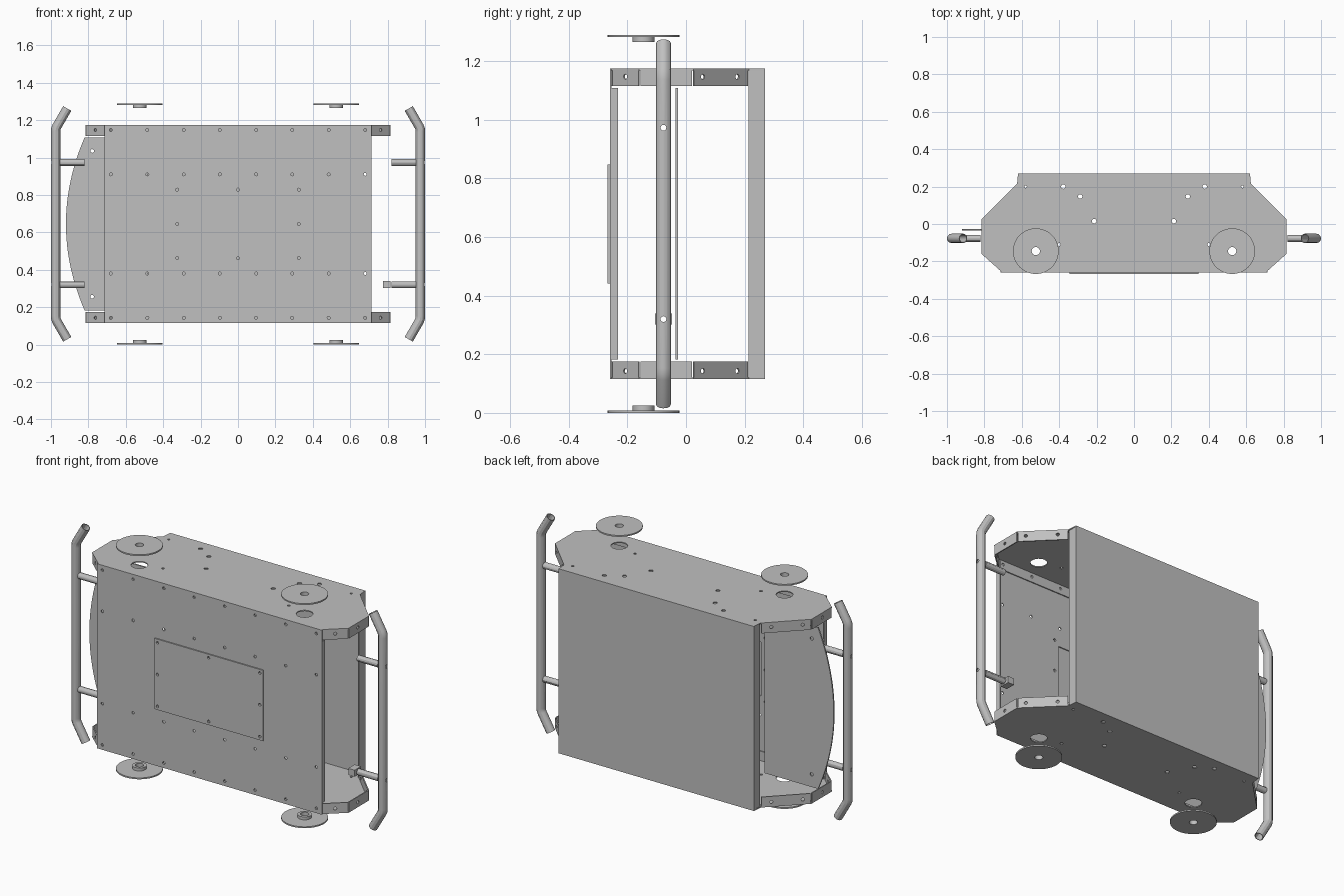
import bpy, bmesh
from math import sin, cos, pi, radians, sqrt
from mathutils import Matrix, Vector

cube = bpy.data.objects.get("Cube")
if cube:
    bpy.data.objects.remove(cube, do_unlink=True)

grey = bpy.data.materials.new("sheet_metal_grey")
grey.use_nodes = True
COLOUR = (0.53, 0.53, 0.53, 1)
grey.diffuse_color = COLOUR
grey.node_tree.nodes["Principled BSDF"].inputs["Base Color"].default_value = COLOUR

T = 0.006          # sheet thickness
MID = 0.645        # height of the symmetry plane
HALF = 0.53        # half height of the body
Z0, Z1 = MID - HALF, MID + HALF
made = []


def link(name, mesh):
    ob = bpy.data.objects.new(name, mesh)
    bpy.context.collection.objects.link(ob)
    return ob


def add_prism(bm, pts, a, b, axis="z"):
    """Extrude an outline from a to b along z or y."""
    def place(u, v, w):
        return (u, v, w) if axis == "z" else (u, w, v)
    low = [bm.verts.new(place(u, v, a)) for u, v in pts]
    high = [bm.verts.new(place(u, v, b)) for u, v in pts]
    bm.faces.new(low)
    bm.faces.new(high)
    for i in range(len(pts)):
        j = (i + 1) % len(pts)
        bm.faces.new((low[i], low[j], high[j], high[i]))


def finish(bm, name):
    bmesh.ops.recalc_face_normals(bm, faces=bm.faces)
    mesh = bpy.data.meshes.new(name)
    bm.to_mesh(mesh)
    bm.free()
    return link(name, mesh)


def evaluated_mesh(ob):
    return bpy.data.meshes.new_from_object(
        ob.evaluated_get(bpy.context.evaluated_depsgraph_get()))


def drill(ob, holes, window=None):
    """Cut round holes (centre, direction, radius) and an optional window."""
    bm = bmesh.new()
    for centre, direction, r in holes:
        turn = Vector(direction).to_track_quat("Z", "Y").to_matrix().to_4x4()
        bmesh.ops.create_cone(bm, cap_ends=True, segments=24 if r > 0.015 else 12,
                              radius1=r, radius2=r, depth=0.1,
                              matrix=Matrix.Translation(centre) @ turn)
    if window:
        add_prism(bm, window, -0.3, -0.2, "y")
    cutter = finish(bm, "hole_cutter")
    cutter.hide_render = True
    mod = ob.modifiers.new("holes", "BOOLEAN")
    mod.object, mod.operation, mod.solver = cutter, "DIFFERENCE", "EXACT"
    mesh = evaluated_mesh(ob)
    ob.modifiers.clear()
    ob.data = mesh
    bpy.data.objects.remove(cutter, do_unlink=True)


def part(name, pts, a, b, axis="z", holes=(), window=None):
    bm = bmesh.new()
    add_prism(bm, pts, a, b, axis)
    ob = finish(bm, name)
    if holes or window:
        drill(ob, holes, window)
    made.append(ob)
    return ob


def rect(u0, u1, v0, v1):
    return [(u0, v0), (u1, v0), (u1, v1), (u0, v1)]


def circle(x, y, r, n=48):
    return [(x + r * cos(2 * pi * i / n), y + r * sin(2 * pi * i / n)) for i in range(n)]


def tube(name, points, radius, wall, holes=()):
    curve = bpy.data.curves.new(name, "CURVE")
    curve.dimensions = "3D"
    curve.bevel_depth, curve.bevel_resolution = radius, 4
    spline = curve.splines.new("POLY")
    spline.points.add(len(points) - 1)
    for sp, p in zip(spline.points, points):
        sp.co = (*p, 1)
    path = link(name + "_path", curve)
    ob = link(name, evaluated_mesh(path))
    bpy.data.objects.remove(path, do_unlink=True)
    bm = bmesh.new()
    bm.from_mesh(ob.data)
    bmesh.ops.remove_doubles(bm, verts=bm.verts, dist=0.0001)
    bmesh.ops.recalc_face_normals(bm, faces=bm.faces)
    # make sure the wall grows inwards
    face = bm.faces[0] if not bm.faces.ensure_lookup_table() else None
    near = min((Vector(p) for p in points), key=lambda p: (p - face.verts[0].co).length)
    if face.normal.dot(face.verts[0].co - near) < 0:
        bmesh.ops.reverse_faces(bm, faces=bm.faces)
    bm.to_mesh(ob.data)
    bm.free()
    mod = ob.modifiers.new("wall", "SOLIDIFY")
    mod.thickness, mod.offset = wall, -1
    mesh = evaluated_mesh(ob)
    ob.modifiers.clear()
    ob.data = mesh
    if holes:
        drill(ob, holes)
    made.append(ob)


# Outline of the two decks, right half mirrored to the left
FRONT = -0.254
half = [(0.71, FRONT), (0.815, -0.16), (0.815, 0.025), (0.625, 0.215), (0.62, 0.27)]
outline = half + [(-x, y) for x, y in reversed(half)]

deck_holes = []
for s in (-1, 1):
    deck_holes += [(s * 0.525, -0.145, 0.044), (s * 0.58, 0.2, 0.007), (s * 0.4, -0.11, 0.008),
                   (s * 0.378, 0.2, 0.012), (s * 0.288, 0.147, 0.012), (s * 0.213, 0.015, 0.012)]
columns = [s * x for x in (0.097, 0.29, 0.485, 0.68) for s in (-1, 1)]
Y, Z = (0, 1, 0), (0, 0, 1)

# Decks with folded flanges, and the wheel discs outside them
for side, s in (("top", 1), ("bottom", -1)):
    outer = MID + s * HALF
    inner, lip = outer - s * T, outer - s * 0.06
    hole_z = MID + s * 0.502
    part(side + "_deck", outline, outer, inner,
         holes=[((x, y, outer), Z, r) for x, y, r in deck_holes])
    part(side + "_front_flange", rect(-0.7, 0.7, FRONT, FRONT + T), inner, lip,
         holes=[((x, FRONT, hole_z), Y, 0.008) for x in columns])
    for hand, m in (("left", 1), ("right", -1)):
        runs = (("front_corner", half[0], half[1], (0.5,)),
                ("end", half[1], half[2], (0.46,)),
                ("rear_corner", half[2], half[3], (0.17, 0.79)))
        for label, p, q, spots in runs:
            p, q = Vector((p[0] * m, p[1])), Vector((q[0] * m, q[1]))
            d = (q - p).normalized()
            n = Vector((-d.y, d.x)) * m
            a, b = p + d * 0.004, q - d * 0.004
            holes = [((*p.lerp(q, t), hole_z), (n.x, n.y, 0), 0.009) for t in spots]
            part(f"{side}_{hand}_{label}_flange",
                 [a, b, b + n * T, a + n * T], inner, lip, holes=holes)
        cx, cy, edge = m * 0.525, -0.145, MID + s * 0.645
        for label, r, z_a, z_b in (("wheel_disc", 0.122, edge, edge - s * 0.008),
                                   ("wheel_hub", 0.037, edge - s * 0.008, edge - s * 0.025)):
            part(f"{side}_{hand}_{label}", circle(cx, cy, r), z_a, z_b,
                 holes=[((cx, cy, edge), Z, 0.022)])

# Front panel with a window behind its cover plate
cover_spots = [(x, MID + z) for x in (-0.325, 0, 0.325) for z in (-0.183, 0, 0.183) if x or z]
panel_spots = [(x, MID + z) for x in columns for z in (-0.502, -0.265, 0.265, 0.502)]
part("front_panel", rect(-0.715, 0.715, Z0, Z1), FRONT - T, FRONT, "y",
     [((x, FRONT, z), Y, 0.008) for x, z in panel_spots + cover_spots],
     rect(-0.3, 0.3, MID - 0.155, MID + 0.155))
part("front_cover_plate", rect(-0.345, 0.345, MID - 0.203, MID + 0.203),
     FRONT - T - 0.007, FRONT - T, "y",
     [((x, FRONT, z), Y, 0.008) for x, z in cover_spots])

# Back panel, and the folded edges of both panels
part("back_panel", rect(-0.62, 0.62, Z0, Z1), 0.264, 0.27, "y")
for hand, m in (("left", 1), ("right", -1)):
    part(hand + "_front_panel_fold", rect(m * 0.709, m * 0.715, FRONT, -0.232),
         MID - 0.463, MID + 0.463)
    part(hand + "_back_panel_fold", rect(m * 0.614, m * 0.62, 0.213, 0.264), Z0, Z1)

# Bowed plate at the right end
arc = [(-0.82 - 0.1 * (1 - (i / 12) ** 2), MID + 0.463 * i / 12) for i in range(-12, 13)]
part("bowed_end_plate", arc + [(-0.48, MID + 0.463), (-0.48, MID - 0.463)],
     -0.035, -0.027, "y", [((-0.78, -0.03, MID + z), Y, 0.01) for z in (-0.39, 0.39)])

# Bent guard rails on hollow struts
RAIL_Y = -0.077
bends = [(0.913, 0.617), (0.968, 0.522), (0.974, 0.508), (0.975, 0.492)]
X = (1, 0, 0)
for hand, m in (("left", 1), ("right", -1)):
    path = [(m * x, RAIL_Y, MID + z) for x, z in bends]
    path += [(m * x, RAIL_Y, MID - z) for x, z in reversed(bends)]
    levels = (("upper", MID + 0.328), ("lower", MID - 0.325))
    tube(hand + "_guard_rail", path, 0.025, 0.004,
         [((m * 0.975, RAIL_Y, z), X, 0.01) for _, z in levels])
    for label, z in levels:
        tube(f"{hand}_{label}_strut", [(m * 0.953, RAIL_Y, z), (m * 0.82, RAIL_Y, z)],
             0.018, 0.008)
part("strut_end_block", rect(0.775, 0.815, -0.106, -0.048), MID - 0.344, MID - 0.306,
     holes=[((0.795, RAIL_Y, MID - 0.325), X, 0.01)])

# Shared material and shading
bpy.ops.object.select_all(action="DESELECT")
for ob in made:
    ob.data.materials.clear()
    ob.data.materials.append(grey)
    ob.select_set(True)
bpy.context.view_layer.objects.active = made[0]
bpy.ops.object.shade_smooth_by_angle(angle=radians(30))
